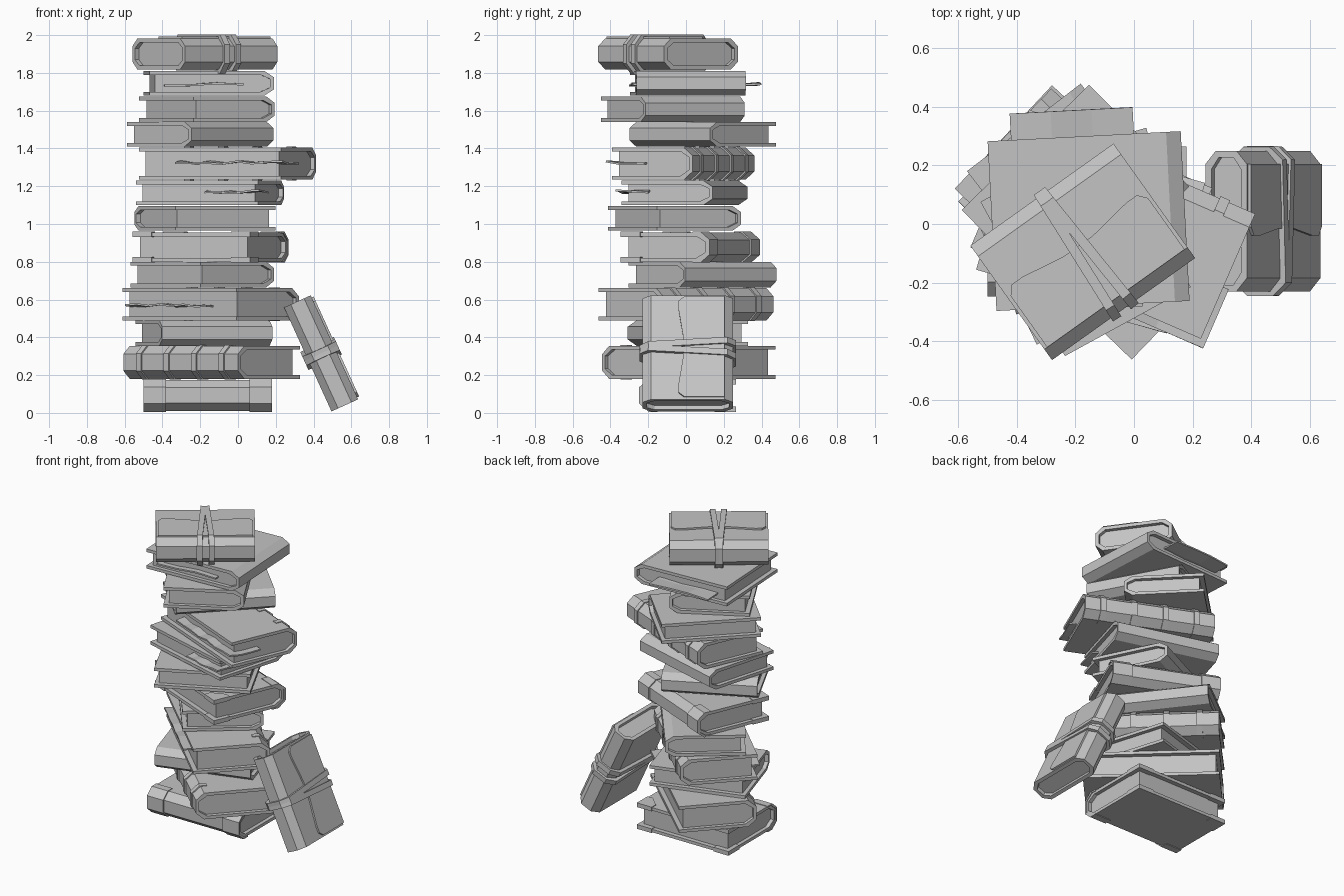
import bpy, bmesh, math, random
from mathutils import Matrix, Vector

random.seed(4)
cube = bpy.data.objects.get("Cube")
if cube:
    bpy.data.objects.remove(cube)

grey = bpy.data.materials.new("plain_grey")
grey.use_nodes = True
grey.diffuse_color = (0.55, 0.55, 0.55, 1)
grey.node_tree.nodes["Principled BSDF"].inputs["Base Color"].default_value = (0.55, 0.55, 0.55, 1)


def finish(name, bm, matrix):
    bmesh.ops.recalc_face_normals(bm, faces=bm.faces)
    mesh = bpy.data.meshes.new(name)
    bm.to_mesh(mesh)
    bm.free()
    mesh.materials.append(grey)
    ob = bpy.data.objects.new(name, mesh)
    ob.matrix_world = matrix
    bpy.context.scene.collection.objects.link(ob)
    return ob


def prism(name, outline, lo, hi, matrix, axis="y"):
    """Solid extrusion of an outline along local y or z."""
    bm = bmesh.new()
    place = (lambda p, d: (p[0], d, p[1])) if axis == "y" else (lambda p, d: (p[0], p[1], d))
    a, b = ([bm.verts.new(place(p, d)) for p in outline] for d in (lo, hi))
    bm.faces.new(a)
    bm.faces.new(b)
    n = len(outline)
    for i in range(n):
        j = (i + 1) % n
        bm.faces.new((a[i], a[j], b[j], b[i]))
    return finish(name, bm, matrix)


def shell(name, outer, inner, lo, hi, matrix, closed=False):
    """Walled extrusion along local y, open at the fore edge or a closed tube."""
    bm = bmesh.new()
    rings = [[bm.verts.new((x, y, z)) for x, z in pts]
             for pts, y in ((outer, lo), (outer, hi), (inner, hi), (inner, lo))]
    n = len(outer)
    for i in range(n if closed else n - 1):
        j = (i + 1) % n
        for r in range(4):
            a, b = rings[r], rings[(r + 1) % 4]
            bm.faces.new((a[i], a[j], b[j], b[i]))
    if not closed:
        for i in (0, n - 1):
            bm.faces.new([r[i] for r in rings])
    return finish(name, bm, matrix)


def spine_profile(x0, w, t, c=0.05):
    h = t / 2
    return [(x0, h), (w / 2 - c, h), (w / 2, h / 2), (w / 2, -h / 2), (w / 2 - c, -h), (x0, -h)]


def tube_profile(w, t, c=0.045):
    half = spine_profile(0, w, t, c)[1:5]
    return half + [(-x, z) for x, z in reversed(half)]


def book(name, w, l, t, matrix, style):
    """Hard cover book: spine towards local +x, spine length along local y."""
    k, fore = 0.02, -w / 2
    shell(name + "_cover", spine_profile(fore, w, t),
          spine_profile(fore, w - 2 * k, t - 2 * k), -l / 2, l / 2, matrix)
    prism(name + "_pages", spine_profile(fore + 0.03, w - 2 * k, t - 2 * k),
          -l / 2 + 0.025, l / 2 - 0.025, matrix)
    bands = []
    if style == "ribbed":
        bands = [(f * l, 0.018) for f in (-0.36, -0.12, 0.12, 0.36)]
    if style == "capped":
        bands = [(s * (l / 2 - 0.055), 0.06) for s in (-1, 1)]
    for i, (y, half) in enumerate(bands):
        x0 = w / 2 - 0.09
        shell(f"{name}_spine_band_{i + 1}", spine_profile(x0, w + 0.016, t + 0.008),
              spine_profile(x0, w - 0.01, t - 0.01), y - half, y + half, matrix)
    # corner guards on the fore edge
    if style == "capped":
        for s in (-1, 1):
            e = s * (l / 2 + 0.004)
            tri = [(fore - 0.004, e), (fore + 0.11, e), (fore + 0.11, e - s * 0.04),
                   (fore + 0.04, e - s * 0.11), (fore - 0.004, e - s * 0.11)]
            for z in (-1, 1):
                z0 = z * (t / 2 - k / 2)
                prism(f"{name}_corner_guard", tri, z0 - k / 2 - 0.004, z0 + k / 2 + 0.004,
                      matrix, "z")


def loose_sheet(name, x, y, w, l, matrix):
    """Crumpled page that slips out of the page block."""
    bm = bmesh.new()
    bmesh.ops.create_grid(bm, x_segments=3, y_segments=7, size=0.5)
    for v in bm.verts:
        v.co = Vector((x + v.co.x * w, y + v.co.y * l, random.uniform(-0.008, 0.008)))
    ob = finish(name, bm, matrix)
    ob.modifiers.new("paper", "SOLIDIFY").thickness = 0.01


def journal(name, w, l, t, matrix):
    """Wrapped journal with a front flap and two crossing straps."""
    shell(name + "_cover", tube_profile(w, t), tube_profile(w - 0.045, t - 0.045, 0.04),
          -l / 2, l / 2, matrix, closed=True)
    prism(name + "_pages", tube_profile(w - 0.045, t - 0.045, 0.04),
          -l / 2 + 0.025, l / 2 - 0.025, matrix)
    e, x1 = l / 2 - 0.012, w / 2 - 0.045
    half = [(x1, e), (-0.02, e), (-0.05, e - 0.025), (-0.05, e - 0.07), (-0.025, 0.06)]
    flap = half + [(x, -y) for x, y in reversed(half)]
    prism(name + "_flap", flap, t / 2 - 0.005, t / 2 + 0.011, matrix, "z")
    for s in (-1, 1):
        turn = Matrix.Translation((0, s * 0.022, 0)) @ Matrix.Rotation(s * 0.06, 4, "Z")
        shell(f"{name}_strap_{'a' if s < 0 else 'b'}", tube_profile(w + 0.03, t + 0.04),
              tube_profile(w - 0.01, t - 0.01), -0.017, 0.017, matrix @ turn, closed=True)


# stack from the bottom: width, length, bottom, top, x, y, spine direction, style
stack = [
    (0.50, 0.67, 0.01, 0.175, -0.16, 0.01, -90, "capped"),
    (0.48, 0.83, 0.18, 0.355, -0.14, 0.015, -133, "ribbed"),
    (0.48, 0.61, 0.355, 0.49, -0.18, 0.01, -73, "plain"),
    (0.475, 0.84, 0.49, 0.66, -0.145, 0.0, 46, "ribbed"),
    (0.49, 0.61, 0.665, 0.80, -0.19, 0.088, 37.6, "plain"),
    (0.50, 0.67, 0.80, 0.955, -0.147, 0.02, 66.8, "capped"),
    (0.495, 0.59, 0.965, 1.095, -0.175, -0.06, 116, "plain"),
    (0.50, 0.67, 1.10, 1.23, -0.148, -0.008, 74, "plain"),
    (0.465, 0.82, 1.235, 1.405, -0.055, -0.015, 66.5, "ribbed"),
    (0.487, 0.61, 1.41, 1.54, -0.20, 0.088, -45.5, "plain"),
    (0.49, 0.60, 1.54, 1.675, -0.165, -0.07, 28.7, "plain"),
    (0.66, 0.58, 1.68, 1.81, -0.155, 0.01, 3, "plain"),
]
# loose sheets by book number: x, y, width, length
sheets = {4: (-0.16, 0.08, 0.2, 0.6), 8: (-0.19, -0.2, 0.18, 0.3),
          9: (-0.15, -0.12, 0.22, 0.62), 12: (-0.04, 0.04, 0.42, 0.68)}

for i, (w, l, lo, hi, x, y, angle, style) in enumerate(stack, 1):
    m = Matrix.Translation((x, y, (lo + hi) / 2)) @ Matrix.Rotation(math.radians(angle), 4, "Z")
    book(f"book_{i:02d}", w, l, hi - lo, m, style)
    if i in sheets:
        loose_sheet(f"book_{i:02d}_loose_sheet", *sheets[i], m)

# journal on top of the stack
m = Matrix.Translation((-0.175, -0.095, 1.9)) @ Matrix.Rotation(math.radians(-54.5), 4, "Z")
journal("top_journal", 0.48, 0.60, 0.165, m)

# journal leaning against the stack
normal = Vector((0.91, 0, 0.415)).normalized()
spine = Vector((0, 1, 0))
m = Matrix((spine, normal.cross(spine), normal)).transposed().to_4x4()
journal("leaning_journal", 0.48, 0.605, 0.155, Matrix.Translation((0.44, 0.01, 0.315)) @ m)
